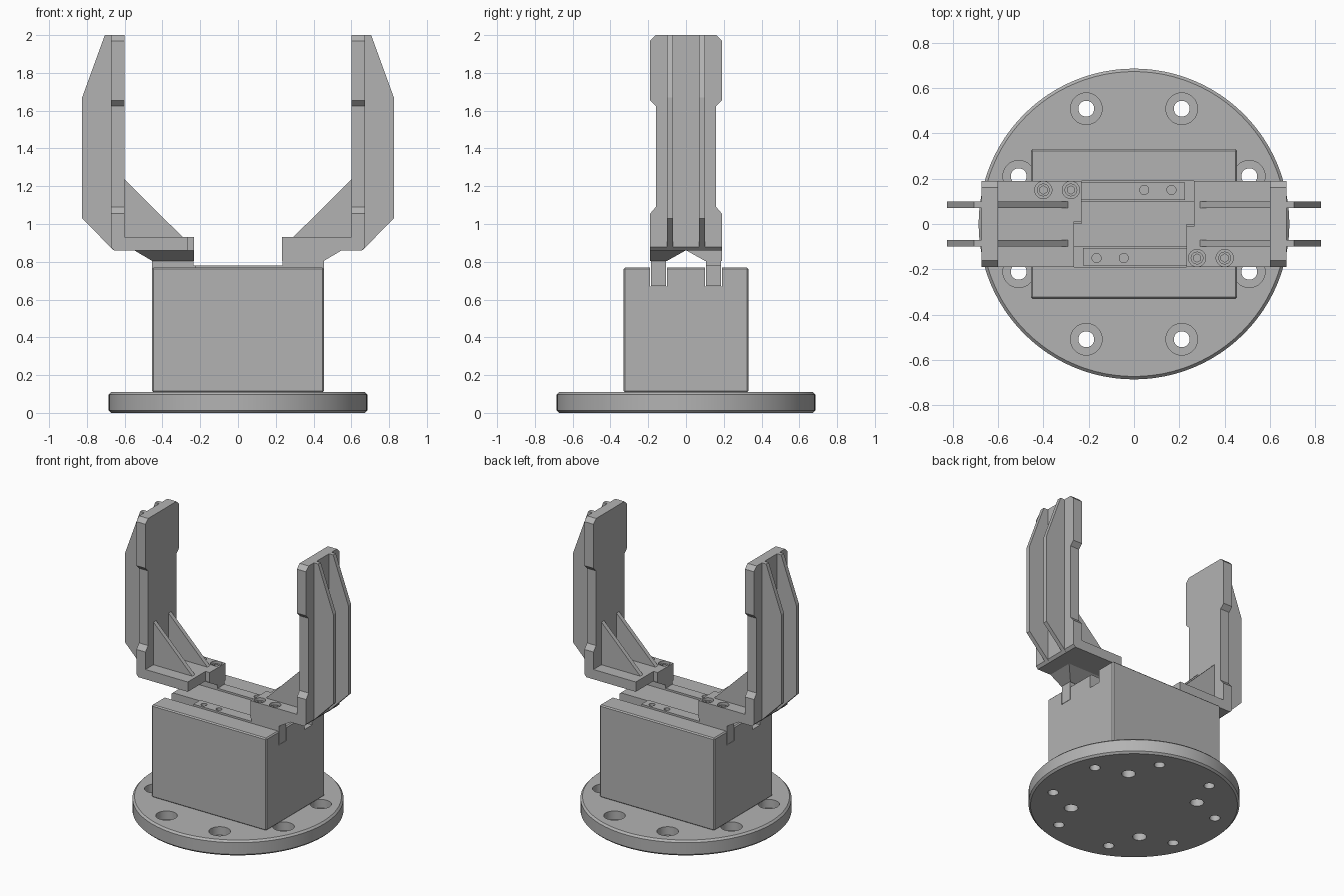
import bpy, bmesh, math
from mathutils import Vector

if "Cube" in bpy.data.objects:
    bpy.data.objects.remove(bpy.data.objects["Cube"], do_unlink=True)

GREY = (0.45, 0.45, 0.45, 1)
mat = bpy.data.materials.new("machined grey")
mat.use_nodes = True
mat.diffuse_color = GREY
mat.node_tree.nodes["Principled BSDF"].inputs["Base Color"].default_value = GREY


def finish(name, bm, turn=1):
    """Make an object; turn=-1 spins it half a turn about z."""
    for v in bm.verts:
        v.co.x *= turn
        v.co.y *= turn
    bmesh.ops.recalc_face_normals(bm, faces=bm.faces)
    mesh = bpy.data.meshes.new(name)
    bm.to_mesh(mesh)
    bm.free()
    mesh.materials.append(mat)
    obj = bpy.data.objects.new(name, mesh)
    bpy.context.collection.objects.link(obj)
    return obj


def prism(name, pts, axis, lo, hi, turn=1):
    """Extrude a profile along an axis; the profile uses the other two axes in order."""
    bm = bmesh.new()

    def place(p, d):
        c = list(p)
        c.insert("xyz".index(axis), d)
        return bm.verts.new(c)
    a = [place(p, lo) for p in pts]
    b = [place(p, hi) for p in pts]
    bm.faces.new(a)
    bm.faces.new(b)
    for i in range(len(a)):
        j = (i + 1) % len(a)
        bm.faces.new((a[i], a[j], b[j], b[i]))
    return finish(name, bm, turn)


def box(name, x, y, z, turn=1):
    return prism(name, [(x[0], y[0]), (x[1], y[0]), (x[1], y[1]), (x[0], y[1])],
                 "z", z[0], z[1], turn)


def cylinders(name, centres, r, lo, hi, turn=1, sides=32):
    bm = bmesh.new()
    for x, y in centres:
        new = bmesh.ops.create_cone(bm, cap_ends=True, segments=sides, radius1=r,
                                    radius2=r, depth=hi - lo)["verts"]
        bmesh.ops.translate(bm, verts=new, vec=Vector((x, y, (lo + hi) / 2)))
    return finish(name, bm, turn)


def bake(obj):
    """Replace the mesh by its modified result."""
    dg = bpy.context.evaluated_depsgraph_get()
    mesh = bpy.data.meshes.new_from_object(obj.evaluated_get(dg))
    obj.modifiers.clear()
    obj.data = mesh


def bevel(obj, width):
    mod = obj.modifiers.new("bevel", "BEVEL")
    mod.width = width
    mod.segments = 1
    bake(obj)


def cut(obj, cutter):
    cutter.hide_render = True
    mod = obj.modifiers.new("cut", "BOOLEAN")
    mod.operation = "DIFFERENCE"
    mod.solver = "EXACT"
    mod.object = cutter
    bake(obj)
    bpy.data.objects.remove(cutter, do_unlink=True)


def ring(count, radius, start):
    return [(radius * math.cos(start + math.tau * i / count),
             radius * math.sin(start + math.tau * i / count)) for i in range(count)]


def smooth(obj):
    bpy.ops.object.select_all(action="DESELECT")
    obj.select_set(True)
    bpy.context.view_layer.objects.active = obj
    bpy.ops.object.shade_smooth_by_angle(angle=math.radians(30))


# round mounting flange with counterbored bolt circle and blind dowel holes
flange = cylinders("mounting_flange", [(0, 0)], 0.685, 0, 0.11, sides=96)
rim = flange.modifiers.new("rim", "BEVEL")
rim.width = 0.013
rim.segments = 1
rim.limit_method = "ANGLE"
rim.angle_limit = 1
bake(flange)
bolt_circle = ring(8, 0.55, math.pi / 8)
cut(flange, cylinders("bolt_cutter", bolt_circle, 0.035, -0.1, 0.2))
cut(flange, cylinders("counterbore_cutter", bolt_circle, 0.07, 0.05, 0.2))
cut(flange, cylinders("dowel_cutter", ring(4, 0.41, math.pi / 4), 0.045, -0.1, 0.09))
smooth(flange)

# actuator body with two guide slots
body = box("actuator_body", (-0.455, 0.455), (-0.33, 0.33), (0.108, 0.77))
bevel(body, 0.008)
for side in (1, -1):
    cut(body, box("slot_cutter", (-1, 1), (0.1, 0.19), (0.67, 1), side))

# two identical jaws, half a turn apart
for turn, tag in ((1, "right"), (-1, "left")):
    # slide rail with threaded holes
    slide = box(tag + "_slide_rail", (-0.455, 0.225), (0.106, 0.184), (0.672, 0.78), turn)
    cut(slide, cylinders("thread_cutter", [(0.045, 0.15), (0.165, 0.15)], 0.02,
                         0.72, 1, turn))
    smooth(slide)
    box(tag + "_jaw_neck", (-0.455, -0.235), (0.106, 0.184), (0.77, 0.805), turn)

    # flared foot joining the neck to the base plate
    bm = bmesh.new()
    low = [bm.verts.new(c) for c in ((-0.455, 0.1, 0.805), (-0.232, 0.1, 0.805),
                                     (-0.232, 0.19, 0.805), (-0.455, 0.19, 0.805))]
    top = [bm.verts.new(c) for c in ((-0.55, 0, 0.861), (-0.232, 0, 0.861),
                                     (-0.232, 0.19, 0.861), (-0.55, 0.19, 0.861))]
    bm.faces.new(low)
    bm.faces.new(top)
    for i in range(4):
        j = (i + 1) % 4
        bm.faces.new((low[i], low[j], top[j], top[i]))
    finish(tag + "_jaw_foot", bm, turn)

    # stepped base plate
    for part, end, lo, hi in (("long", -0.232, 0.01, 0.19), ("short", -0.265, -0.19, 0.01)):
        plate = prism(tag + "_base_plate_" + part,
                      [(-0.655, 0.86), (-0.672, 0.877), (-0.672, 0.93), (end, 0.93),
                       (end, 0.86)], "y", lo, hi, turn)
        if part == "long":
            bolts = [(-0.40, 0.15), (-0.278, 0.15)]
            cut(plate, cylinders("bore_cutter", bolts, 0.038, 0.88, 1, turn))
            smooth(plate)
            heads = cylinders(tag + "_bolt_heads", bolts, 0.028, 0.87, 0.915, turn)
            cut(heads, cylinders("hex_cutter", bolts, 0.018, 0.895, 1, turn, 6))
            smooth(heads)

    # upright finger, waisted between pad and root
    half = [(0.19, 0.877), (0.19, 1.055), (0.16, 1.09), (0.16, 1.625),
            (0.19, 1.655), (0.19, 1.97), (0.16, 2.0)]
    outline = half + [(-y, z) for y, z in reversed(half)]
    prism(tag + "_finger", outline, "x", -0.672, -0.6, turn)

    # paired stiffening ribs outside and inside the finger
    for n, y in enumerate((-0.085, 0.085)):
        prism(f"{tag}_outer_rib_{n}",
              [(-0.66, 0.862), (-0.825, 1.03), (-0.825, 1.67), (-0.705, 2.0), (-0.66, 2.0)],
              "y", y - 0.015, y + 0.015, turn)
        prism(f"{tag}_inner_rib_{n}", [(-0.61, 0.92), (-0.61, 1.245), (-0.6, 1.235),
                                       (-0.292, 0.93), (-0.292, 0.92)],
              "y", y - 0.015, y + 0.015, turn)
